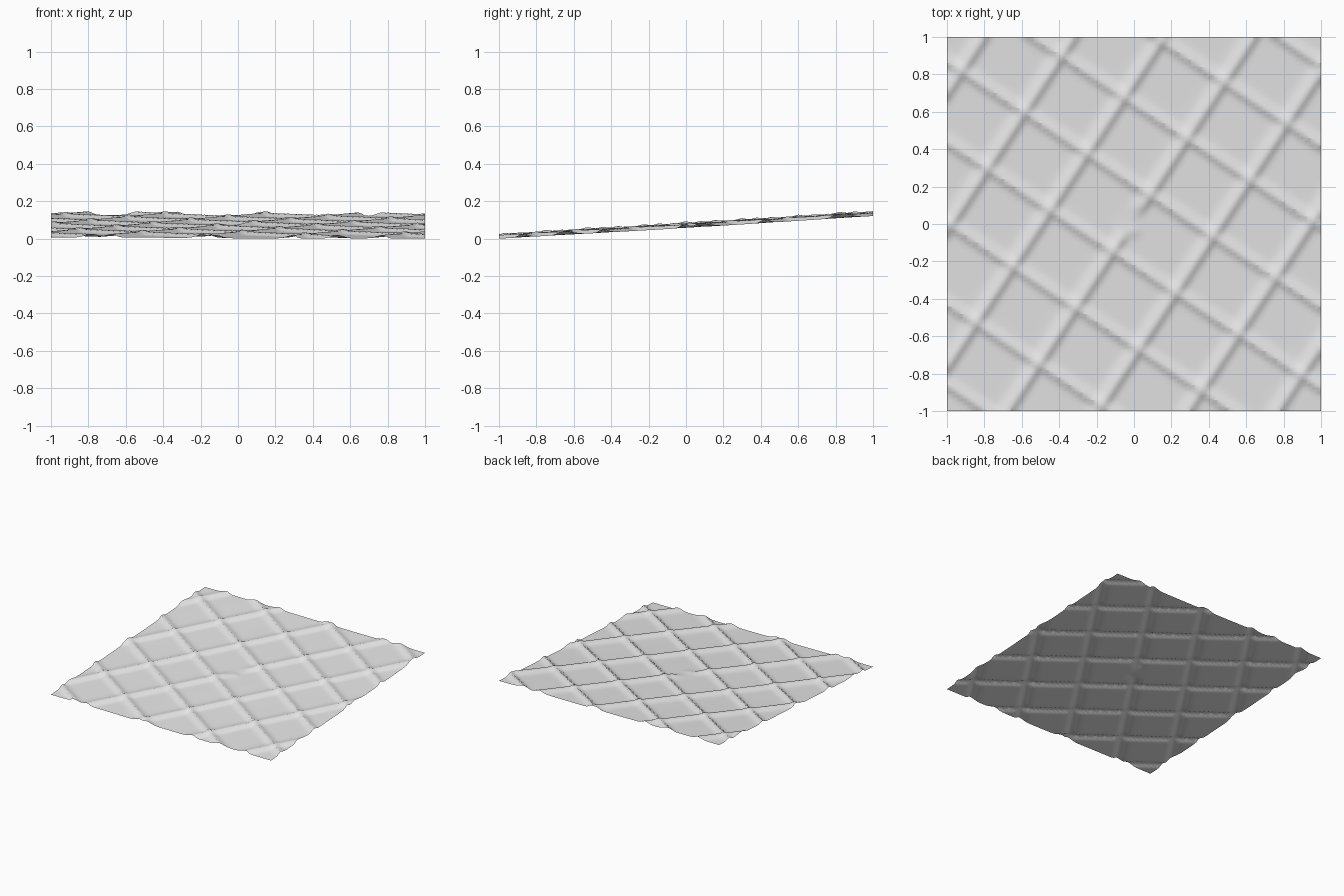
import bpy, bmesh, math
from mathutils import Vector

if "Cube" in bpy.data.objects:
    bpy.data.objects.remove(bpy.data.objects["Cube"], do_unlink=True)

CELLS = 100                        # grid resolution of the sheet
ANGLE = math.radians(-33.3)        # direction of the shallow seams
ACROSS = Vector((math.cos(ANGLE), math.sin(ANGLE)))
ALONG = Vector((-ACROSS.y, ACROSS.x))
SEAM_GAP, ROW_GAP = 0.402, 0.361   # spacing of the two seam families


def ridge(distance, soft, sharp):
    """Rounded crest with a soft and a sharp flank."""
    width = soft if distance < 0 else sharp
    return math.exp(-(distance / width) ** 2)


def wrapped(value, gap):
    """Signed distance to the nearest repeat."""
    return value - gap * round(value / gap)


def height(x, y):
    p = Vector((x, y))
    steep = ridge(wrapped(p.dot(ACROSS) + 0.01, SEAM_GAP), 0.042, 0.02)
    row = wrapped(p.dot(ALONG) - ROW_GAP / 2 + 0.004, ROW_GAP)
    shallow = ridge(-row, 0.03, 0.022)
    # The middle seam fades out at the centre and leaves a small lump
    steep *= 1 - 0.85 * math.exp(-(p.length / 0.09) ** 4)
    lump = math.exp(-((p - Vector((0.0, -0.04))).length / 0.03) ** 2)
    relief = 0.019 * max(steep, shallow) + 0.008 * min(steep, shallow)
    wave = 0.0015 * math.sin(4 * x + 1) * math.cos(3 * y)
    return 0.068 + 0.0605 * y - 0.004 * x + relief + wave + 0.008 * lump


# Quilted sheet
bm = bmesh.new()
bmesh.ops.create_grid(bm, x_segments=CELLS, y_segments=CELLS, size=1)
for v in bm.verts:
    v.co.z = height(v.co.x, v.co.y)
lowest = min(v.co.z for v in bm.verts)
bmesh.ops.translate(bm, verts=bm.verts, vec=(0, 0, -lowest))
mesh = bpy.data.meshes.new("quilted_sheet")
bm.to_mesh(mesh)
bm.free()
sheet = bpy.data.objects.new("quilted_sheet", mesh)
bpy.context.collection.objects.link(sheet)

# Plain grey surface
grey = bpy.data.materials.new("light grey")
grey.use_nodes = True
colour = (0.8, 0.8, 0.8, 1)
grey.diffuse_color = colour
grey.node_tree.nodes["Principled BSDF"].inputs["Base Color"].default_value = colour
mesh.materials.append(grey)

bpy.ops.object.select_all(action="DESELECT")
sheet.select_set(True)
bpy.context.view_layer.objects.active = sheet
bpy.ops.object.shade_smooth_by_angle(angle=math.radians(30))
